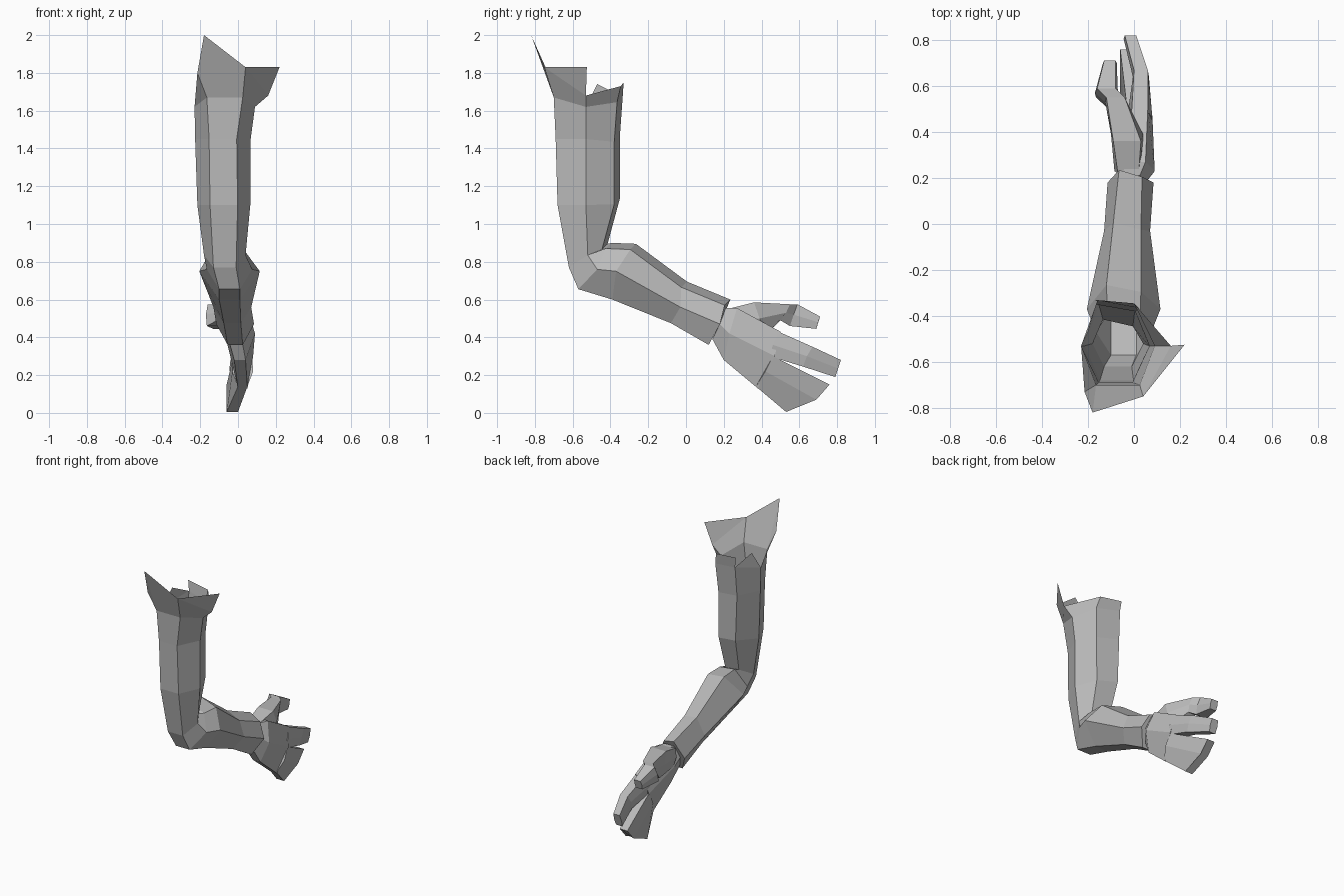
import bpy
import bmesh
from mathutils import Vector

cube = bpy.data.objects.get("Cube")
if cube:
    bpy.data.objects.remove(cube, do_unlink=True)

grey = bpy.data.materials.new("plain_grey")
grey.use_nodes = True
colour = (0.5, 0.5, 0.5, 1)
grey.diffuse_color = colour
grey.node_tree.nodes["Principled BSDF"].inputs["Base Color"].default_value = colour


def ring(bm, centre, widths, front, side, back, skew):
    """Six-sided section: a front pair, a side pair and a back pair of corners.
    Each pair has a half width in x and a (y, z) position; skew tilts the back pair."""
    wf, ws, wb = widths
    tilt = Vector((0, skew, skew))
    corners = [
        Vector((centre - wf, *front)),
        Vector((centre + wf, *front)),
        Vector((centre + ws, *side)),
        Vector((centre + wb, *back)) - tilt,
        Vector((centre - wb, *back)) + tilt,
        Vector((centre - ws, *side)),
    ]
    return [bm.verts.new(c) for c in corners]


def loft(bm, sections, skew=0.0, cap_start=True, cap_end=True):
    """Skin a chain of six-sided sections and return the rings."""
    rings = [ring(bm, *s, skew) for s in sections]
    for a, b in zip(rings, rings[1:]):
        for i in range(6):
            j = (i + 1) % 6
            bm.faces.new((a[i], a[j], b[j], b[i]))
    if cap_start:
        bm.faces.new(rings[0])
    if cap_end:
        bm.faces.new(rings[-1])
    return rings


def finish(bm, name):
    bmesh.ops.recalc_face_normals(bm, faces=bm.faces)
    mesh = bpy.data.meshes.new(name)
    bm.to_mesh(mesh)
    bm.free()
    mesh.materials.append(grey)
    obj = bpy.data.objects.new(name, mesh)
    bpy.context.collection.objects.link(obj)
    return obj


# Upper arm, elbow and forearm as one bent tube, open at the shoulder
arm_sections = [
    (-.07, (.095, .16, .09), (-.70, 1.67), (-.53, 1.62), (-.35, 1.66)),
    (-.08, (.073, .147, .085), (-.69, 1.45), (-.53, 1.45), (-.365, 1.45)),
    (-.075, (.073, .14, .078), (-.68, 1.1), (-.53, 1.1), (-.365, 1.12)),
    (-.07, (.06, .11, .065), (-.62, .77), (-.52, .835), (-.43, .88)),
    (-.045, (.055, .12, .07), (-.57, .655), (-.47, .76), (-.41, .885)),
    (-.045, (.055, .16, .075), (-.39, .6), (-.37, .75), (-.28, .88)),
    (-.03, (.045, .1, .06), (-.08, .475), (-.03, .56), (-.01, .68)),
    (-.015, (.04, .1, .05), (.12, .36), (.18, .47), (.22, .585)),
]
bm = bmesh.new()
front_l, front_r, side_r, back_r, back_l, side_l = loft(
    bm, arm_sections, skew=.015, cap_start=False)[0]

# Ragged flared edge around the shoulder opening
peak = bm.verts.new((-.18, -.82, 2))
notch = bm.verts.new((.04, -.75, 1.83))
wing = bm.verts.new((.22, -.525, 1.83))
wing_root = bm.verts.new((.16, -.53, 1.68))
spike_r = bm.verts.new((0, -.345, 1.73))
spike_l = bm.verts.new((-.17, -.33, 1.75))
spike_side = bm.verts.new((-.2, -.47, 1.74))
shoulder = bm.verts.new((-.215, -.73, 1.8))
for face in (
    (front_l, front_r, notch, peak),
    (front_r, side_r, wing_root, notch),
    (notch, wing_root, wing),
    (side_r, back_r, spike_r, wing_root),
    (back_r, back_l, spike_l, spike_r),
    (back_l, side_l, spike_side),
    (side_l, front_l, shoulder),
    (front_l, peak, shoulder),
):
    bm.faces.new(face)
finish(bm, "arm")

# Hand parts, each lofted from its root to its tip
hand_parts = {
    "palm": [
        (-.015, (.035, .065, .04), (.14, .39), (.18, .47), (.21, .555)),
        (.01, (.03, .08, .04), (.2, .28), (.23, .42), (.27, .555)),
        (.025, (.025, .055, .035), (.38, .13), (.47, .3), (.5, .43)),
    ],
    "index_finger": [
        (.025, (.045, .055, .035), (.44, .3), (.46, .36), (.49, .43)),
        (.03, (.03, .035, .03), (.62, .245), (.64, .3), (.67, .35)),
        (-.015, (.025, .03, .025), (.79, .19), (.805, .235), (.82, .28)),
    ],
    "joined_fingers": [
        (.025, (.025, .055, .05), (.37, .14), (.42, .22), (.46, .3)),
        (-.03, (.03, .03, .03), (.53, .005), (.69, .07), (.76, .15)),
    ],
    "thumb": [
        (-.025, (.04, .06, .045), (.24, .42), (.23, .49), (.22, .55)),
        (-.03, (.05, .07, .06), (.42, .41), (.39, .5), (.36, .585)),
        (-.08, (.03, .045, .04), (.5, .49), (.53, .53), (.55, .575)),
        (-.12, (.045, .05, .04), (.55, .46), (.57, .52), (.59, .575)),
        (-.105, (.025, .03, .025), (.69, .445), (.7, .48), (.71, .51)),
    ],
}
for name, sections in hand_parts.items():
    bm = bmesh.new()
    loft(bm, sections)
    finish(bm, name)
